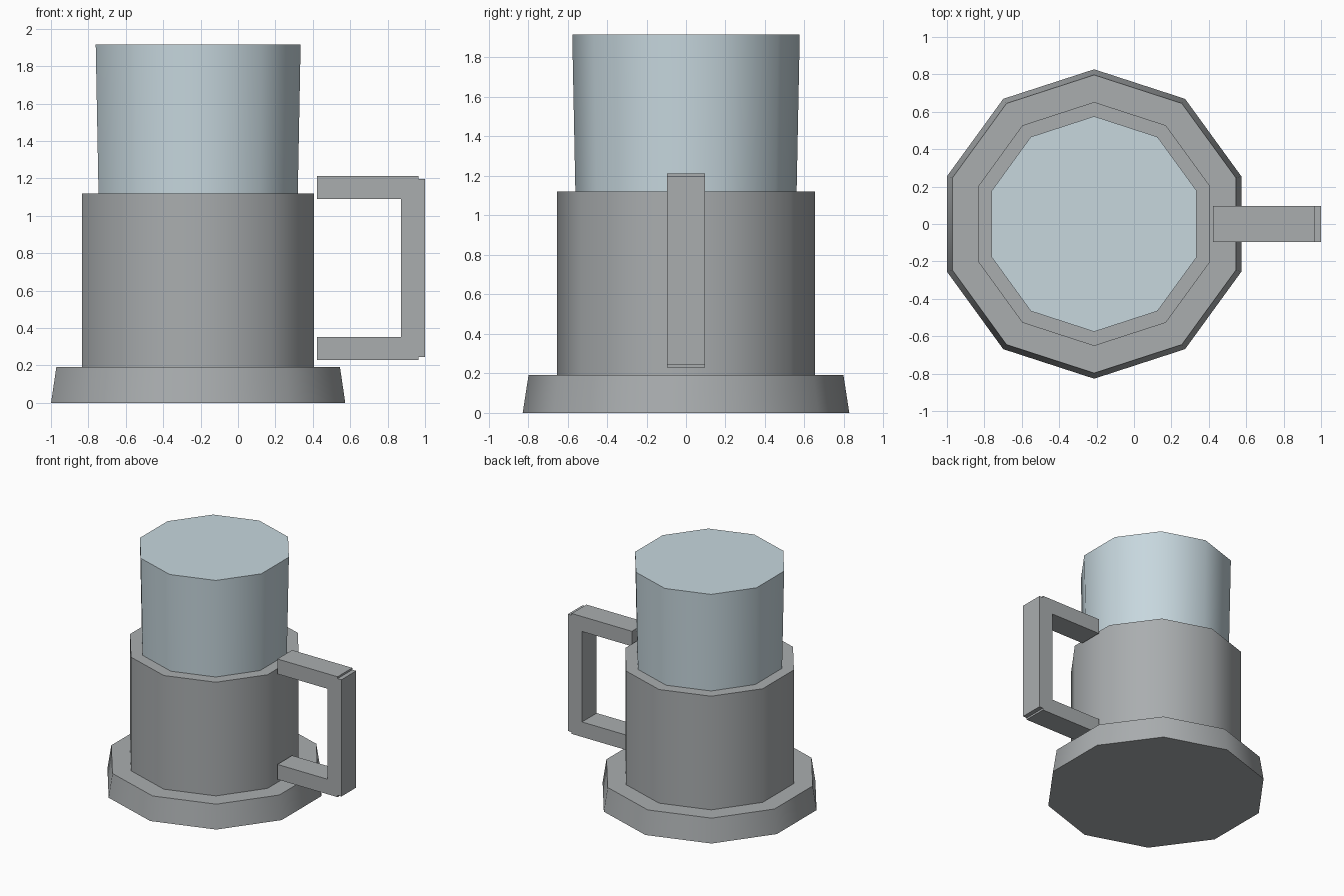
import bpy, bmesh, math

cube = bpy.data.objects.get("Cube")
if cube:
    bpy.data.objects.remove(cube, do_unlink=True)

SIDES = 10
AXIS_X = -0.213


def make_material(name, rgb):
    mat = bpy.data.materials.new(name)
    mat.use_nodes = True
    mat.diffuse_color = (*rgb, 1)
    mat.node_tree.nodes["Principled BSDF"].inputs["Base Color"].default_value = (*rgb, 1)
    return mat


def add_object(name, bm, mat):
    bmesh.ops.recalc_face_normals(bm, faces=bm.faces)
    mesh = bpy.data.meshes.new(name)
    bm.to_mesh(mesh)
    bm.free()
    mesh.materials.append(mat)
    obj = bpy.data.objects.new(name, mesh)
    bpy.context.collection.objects.link(obj)
    return obj


def drum(name, r_low, r_high, z_low, z_high, mat):
    """Capped ten-sided frustum with a corner facing the back."""
    bm = bmesh.new()
    rings = []
    for r, z in ((r_low, z_low), (r_high, z_high)):
        angles = [math.tau * i / SIDES + math.pi / 2 for i in range(SIDES)]
        rings.append([bm.verts.new((AXIS_X + r * math.cos(a), r * math.sin(a), z)) for a in angles])
    low, high = rings
    bm.faces.new(low)
    bm.faces.new(high)
    for i in range(SIDES):
        j = (i + 1) % SIDES
        bm.faces.new((low[i], low[j], high[j], high[i]))
    obj = add_object(name, bm, mat)
    # Round shading on the walls, crisp rims
    bpy.ops.object.select_all(action="DESELECT")
    obj.select_set(True)
    bpy.context.view_layer.objects.active = obj
    bpy.ops.object.shade_smooth_by_angle(angle=math.radians(45))


def bar(name, x0, x1, z0, z1, mat, depth=0.19):
    """Box spanning the given x and z ranges, centred on y."""
    bm = bmesh.new()
    bmesh.ops.create_cube(bm, size=1)
    bmesh.ops.scale(bm, verts=bm.verts, vec=(x1 - x0, depth, z1 - z0))
    bmesh.ops.translate(bm, verts=bm.verts, vec=((x0 + x1) / 2, 0, (z0 + z1) / 2))
    add_object(name, bm, mat)


metal = make_material("grey_metal", (0.40, 0.42, 0.43))
glass = make_material("pale_blue_glass", (0.57, 0.68, 0.73))

# Holder and the glass standing in it
drum("base", 0.827, 0.797, 0, 0.193, metal)
drum("holder_body", 0.652, 0.652, 0.19, 1.12, metal)
drum("glass", 0.56, 0.576, 1.11, 1.915, glass)

# Square handle
bar("handle_upper_arm", 0.422, 0.965, 1.09, 1.212, metal)
bar("handle_lower_arm", 0.422, 0.965, 0.23, 0.352, metal)
bar("handle_grip", 0.872, 1.0, 0.245, 1.197, metal)
